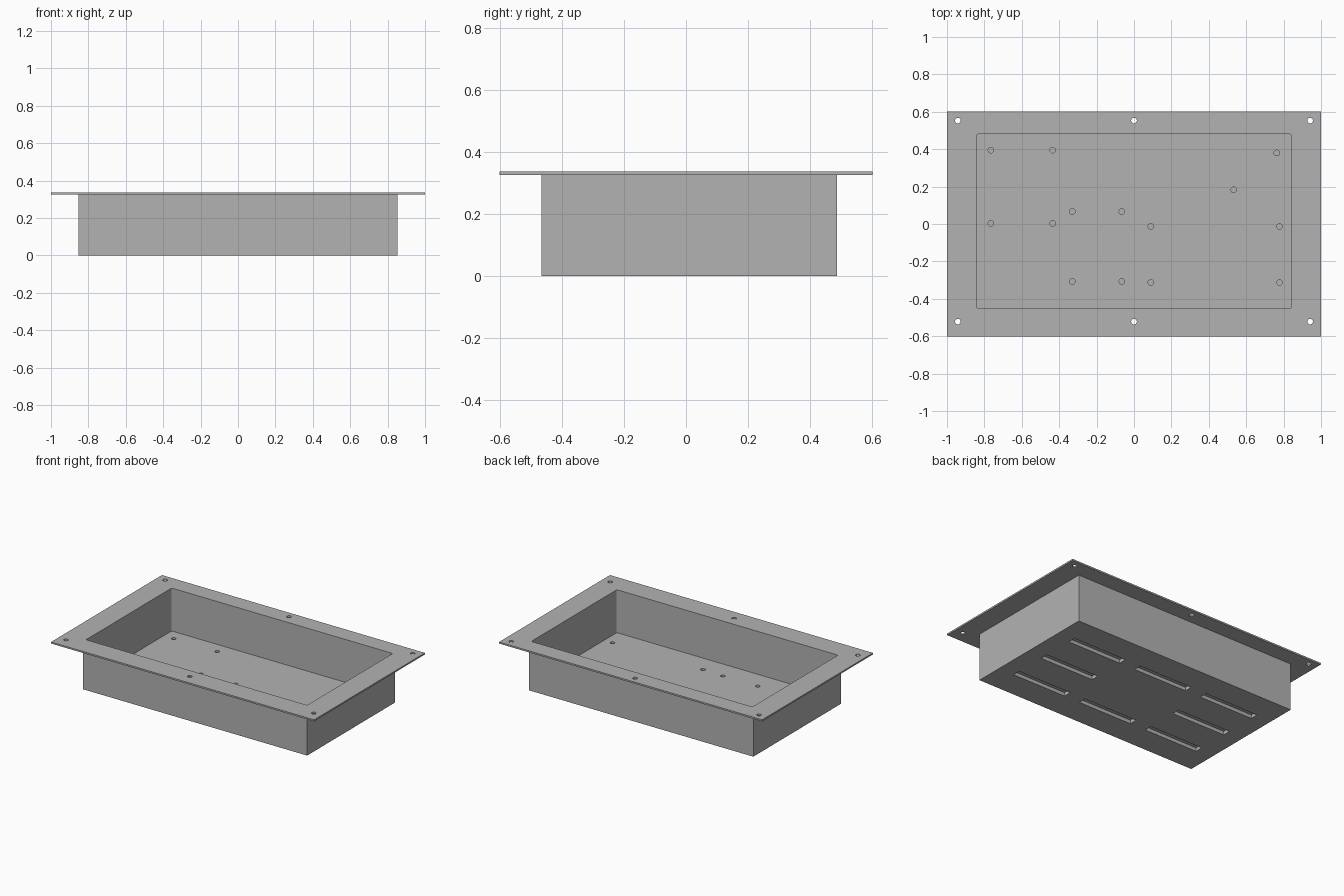
import bpy, bmesh, math
from mathutils import Matrix

if "Cube" in bpy.data.objects:
    bpy.data.objects.remove(bpy.data.objects["Cube"])

# One flat colour for the whole enclosure
grey = bpy.data.materials.new("plain_grey")
grey.diffuse_color = (0.45, 0.45, 0.45, 1.0)
grey.use_nodes = True
grey.node_tree.nodes["Principled BSDF"].inputs["Base Color"].default_value = grey.diffuse_color

FLANGE_Z, TOP_Z, FLOOR_Z = 0.326, 0.337, 0.042
CENTRE_Y = 0.012


def add_box(bm, x0, x1, y0, y1, z0, z1):
    m = Matrix.Translation(((x0 + x1) / 2, (y0 + y1) / 2, (z0 + z1) / 2))
    m = m @ Matrix.Diagonal((x1 - x0, y1 - y0, z1 - z0, 1))
    return bmesh.ops.create_cube(bm, size=1, matrix=m)["verts"]


def add_pin(bm, x, y, z0, z1, r=0.015):
    bmesh.ops.create_cone(bm, cap_ends=True, segments=24, radius1=r, radius2=r,
                          depth=z1 - z0, matrix=Matrix.Translation((x, y, (z0 + z1) / 2)))


def make(name, bm, cutter=False):
    mesh = bpy.data.meshes.new(name)
    bm.to_mesh(mesh)
    bm.free()
    mesh.materials.append(grey)
    ob = bpy.data.objects.new(name, mesh)
    bpy.context.collection.objects.link(ob)
    if cutter:
        ob.hide_render = True
        ob.display_type = 'WIRE'
    return ob


def cut(ob, cutter):
    mod = ob.modifiers.new("cut_" + cutter.name, 'BOOLEAN')
    mod.operation = 'DIFFERENCE'
    mod.solver = 'EXACT'
    mod.object = cutter


# Tray body and mounting flange
bm = bmesh.new()
add_box(bm, -0.853, 0.853, -0.467, 0.487, 0, FLANGE_Z)
tray = make("tray_body", bm)

bm = bmesh.new()
add_box(bm, -1, 1, -0.602, 0.602, FLANGE_Z, TOP_Z)
flange = make("mounting_flange", bm)

# Open cavity with slightly rounded vertical corners
bm = bmesh.new()
add_box(bm, -0.841, 0.841, -0.45, 0.48, FLOOR_Z, 0.5)
upright = [e for e in bm.edges if abs(e.verts[0].co.z - e.verts[1].co.z) > 0.1]
bmesh.ops.bevel(bm, geom=upright, offset=0.008, segments=3, profile=0.5, affect='EDGES')
cavity = make("cavity_cutter", bm, True)

# Through holes in the flange
bm = bmesh.new()
for x in (-0.942, 0, 0.942):
    for y in (-0.522, 0.553):
        add_pin(bm, x, y, 0.3, 0.4)
flange_holes = make("flange_hole_cutter", bm, True)

# Blind screw holes in the floor
spots = [(x, y) for x in (-0.765, -0.435) for y in (0.003, 0.395)]
spots += [(x, y) for x in (-0.33, -0.065) for y in (-0.307, 0.067)]
spots += [(x, y) for x in (0.09, 0.778) for y in (-0.313, -0.013)]
spots += [(0.533, 0.183), (0.763, 0.38)]
bm = bmesh.new()
for x, y in spots:
    add_pin(bm, x, y, FLOOR_Z - 0.014, FLOOR_Z + 0.05)
floor_holes = make("floor_hole_cutter", bm, True)

# Recessed slots underneath, around an empty middle
bm = bmesh.new()
for i in (-1, 0, 1):
    for j in (-1, 0, 1):
        if i or j:
            x, y = 0.53 * i, CENTRE_Y + 0.265 * j
            add_box(bm, x - 0.205, x + 0.205, y - 0.027, y + 0.027, -0.05, 0.024)
slots = make("slot_cutter", bm, True)

for c in (cavity, floor_holes, slots):
    cut(tray, c)
for c in (cavity, flange_holes):
    cut(flange, c)
